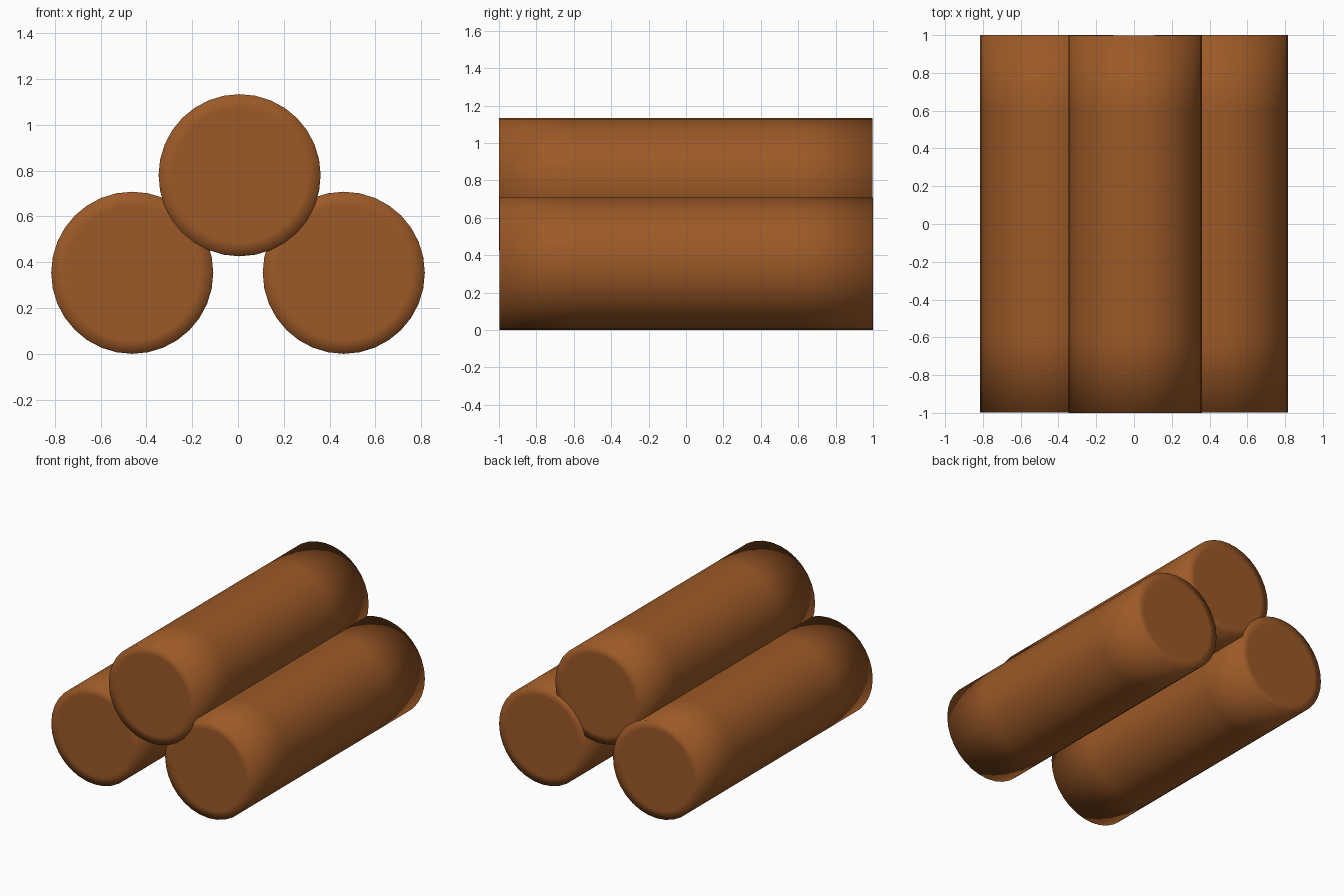
import bpy, bmesh, math

if "Cube" in bpy.data.objects:
    bpy.data.objects.remove(bpy.data.objects["Cube"])

R = 0.354          # log radius
SIDES = 32

bark = bpy.data.materials.new("brown wood")
bark.diffuse_color = (0.33, 0.10, 0.02, 1)
bark.use_nodes = True
bark.node_tree.nodes["Principled BSDF"].inputs["Base Color"].default_value = bark.diffuse_color


def log(name, x, z, y0, y1):
    """Smooth log along y: rings up the length, an inset ring on each cap."""
    stations = [(y0, R - 0.06)]
    stations += [(y0 + (y1 - y0) * i / 5, R) for i in range(6)]
    stations += [(y1, R - 0.06)]
    bm = bmesh.new()
    rings = []
    for y, r in stations:
        rings.append([bm.verts.new((r * math.sin(2 * math.pi * k / SIDES), y,
                                    r * math.cos(2 * math.pi * k / SIDES)))
                      for k in range(SIDES)])
    for a, b in zip(rings, rings[1:]):
        for k in range(SIDES):
            n = (k + 1) % SIDES
            bm.faces.new((a[k], a[n], b[n], b[k]))
    bm.faces.new(rings[0])
    bm.faces.new(rings[-1])
    bmesh.ops.recalc_face_normals(bm, faces=bm.faces)
    for f in bm.faces:
        f.smooth = True
    mesh = bpy.data.meshes.new(name)
    bm.to_mesh(mesh)
    bm.free()
    mesh.materials.append(bark)
    obj = bpy.data.objects.new(name, mesh)
    obj.location = (x, 0, z)
    bpy.context.collection.objects.link(obj)


# two logs side by side, one resting on top and set slightly forward
log("left_log", -0.462, R, -0.998, 1.0)
log("right_log", 0.462, R, -0.998, 1.0)
log("top_log", 0.007, 0.78, -1.0, 0.998)
